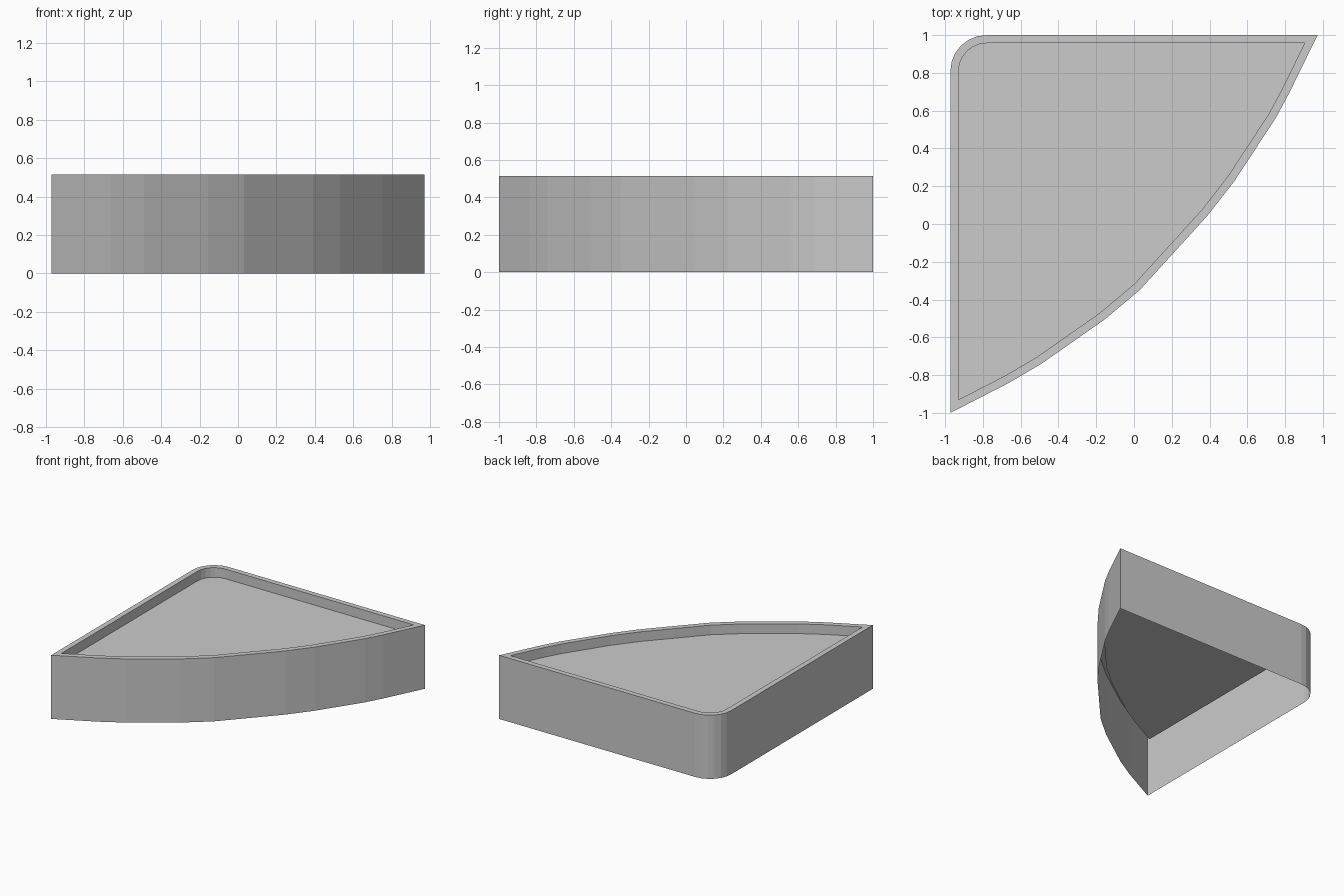
import bpy, bmesh, math
from mathutils import Vector

cube = bpy.data.objects.get("Cube")
if cube:
    bpy.data.objects.remove(cube, do_unlink=True)

HEIGHT = 0.515
FLOOR_Z = 0.437
RIM = 0.043
HALF_X = 0.972
RADIUS = 0.19

grey = bpy.data.materials.new("light_grey")
grey.use_nodes = True
colour = (0.6, 0.6, 0.6, 1)
grey.diffuse_color = colour
grey.node_tree.nodes["Principled BSDF"].inputs["Base Color"].default_value = colour


def inset(points, distance):
    """Move every edge of a counter-clockwise outline inward."""
    result = []
    for i, p in enumerate(points):
        before = (p - points[i - 1]).normalized()
        after = (points[(i + 1) % len(points)] - p).normalized()
        n1 = Vector((-before.y, before.x))
        n2 = Vector((-after.y, after.x))
        result.append(p + (n1 + n2) * distance / (1 + n1.dot(n2)))
    return result


# Outline: bowed front edge, then the rounded back corner
outline = [Vector(p) for p in (
    (-HALF_X, -1), (-0.66, -0.84), (-0.49, -0.74), (-0.155, -0.505),
    (0.03, -0.35), (0.39, 0.045), (0.53, 0.225), (0.75, 0.56),
    (0.82, 0.69), (HALF_X, 1))]
STEPS = 6
for i in range(STEPS + 1):
    a = math.pi / 2 * (1 + i / STEPS)
    outline.append(Vector((-HALF_X + RADIUS + RADIUS * math.cos(a),
                           1 - RADIUS + RADIUS * math.sin(a))))
inner = inset(outline, RIM)

# Open-bottomed shell: outer wall, flat rim, recess wall and sunken panel
bm = bmesh.new()
loops = [[bm.verts.new((p.x, p.y, z)) for p in points] for points, z in (
    (outline, 0), (outline, HEIGHT), (inner, HEIGHT), (inner, FLOOR_Z))]
for low, high in zip(loops, loops[1:]):
    for i in range(len(low)):
        j = (i + 1) % len(low)
        bm.faces.new((low[i], low[j], high[j], high[i]))
bm.faces.new(loops[-1])

mesh = bpy.data.meshes.new("wedge_tray")
bm.to_mesh(mesh)
bm.free()
mesh.materials.append(grey)
tray = bpy.data.objects.new("wedge_tray", mesh)
bpy.context.collection.objects.link(tray)
